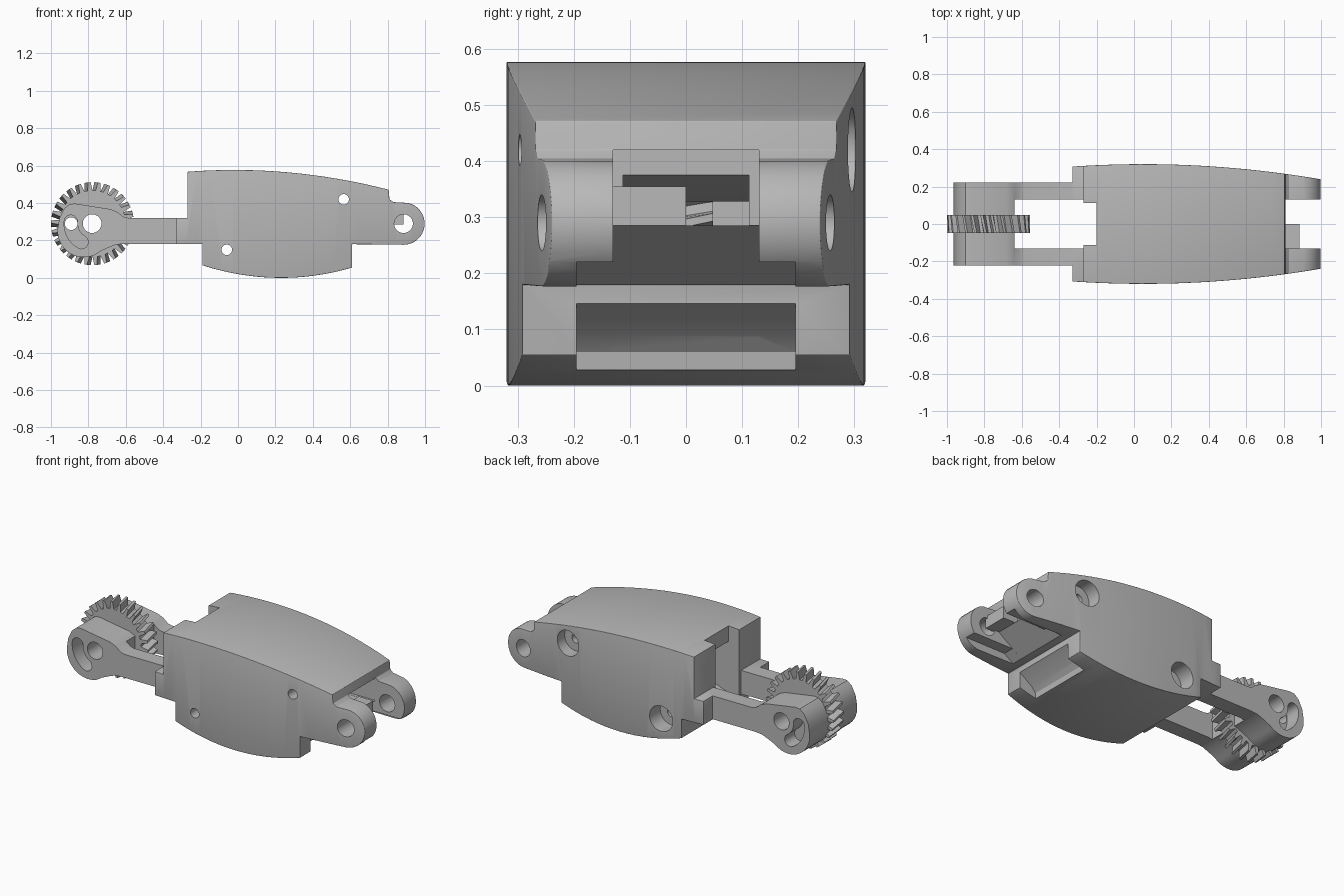
import bpy, bmesh, math
from math import pi, sin, cos, radians

cube = bpy.data.objects.get("Cube")
if cube:
    bpy.data.objects.remove(cube, do_unlink=True)

grey = bpy.data.materials.new("plain grey")
grey.use_nodes = True
GREY = (0.48, 0.48, 0.48, 1)
grey.diffuse_color = GREY
grey.node_tree.nodes["Principled BSDF"].inputs["Base Color"].default_value = GREY


def prism(name, pts, lo, hi, plan=False, twist=0.0, centre=(0, 0)):
    """Extrude an outline: side outlines (x, z) run along y, plan outlines (x, y) along z."""
    bm = bmesh.new()
    rings = []
    for d, a in ((lo, -twist), (hi, twist)):
        ring = []
        for x, v in pts:
            dx, dv = x - centre[0], v - centre[1]
            px = centre[0] + dx * cos(a) - dv * sin(a)
            pv = centre[1] + dx * sin(a) + dv * cos(a)
            ring.append(bm.verts.new((px, pv, d) if plan else (px, d, pv)))
        rings.append(ring)
    a, b = rings
    bm.faces.new(a)
    bm.faces.new(b[::-1])
    for i in range(len(a)):
        j = (i + 1) % len(a)
        bm.faces.new((a[j], a[i], b[i], b[j]))
    bmesh.ops.recalc_face_normals(bm, faces=bm.faces)
    me = bpy.data.meshes.new(name)
    bm.to_mesh(me)
    bm.free()
    me.materials.append(grey)
    ob = bpy.data.objects.new(name, me)
    bpy.context.collection.objects.link(ob)
    return ob


def bake(ob):
    dg = bpy.context.evaluated_depsgraph_get()
    me = bpy.data.meshes.new_from_object(ob.evaluated_get(dg))
    ob.modifiers.clear()
    ob.data = me


def boolean(ob, tool, op="DIFFERENCE", keep=False):
    m = ob.modifiers.new("cut", "BOOLEAN")
    m.operation, m.object, m.solver = op, tool, "EXACT"
    bake(ob)
    if not keep:
        bpy.data.objects.remove(tool, do_unlink=True)


def bevel(ob, width, segments=3):
    m = ob.modifiers.new("round", "BEVEL")
    m.width, m.segments, m.limit_method = width, segments, "ANGLE"
    m.angle_limit = radians(40)
    bake(ob)


def arc(cx, cz, r, a0, a1, n):
    return [(cx + r * cos(radians(a0 + (a1 - a0) * i / n)),
             cz + r * sin(radians(a0 + (a1 - a0) * i / n))) for i in range(n + 1)]


def box(x0, x1, z0, z1):
    return [(x0, z0), (x1, z0), (x1, z1), (x0, z1)]


def disc(x, z, r):
    return arc(x, z, r, 0, 350, 35)


def bow(x0, x1, f, n=16):
    return [(x0 + (x1 - x0) * i / n, f(x0 + (x1 - x0) * i / n)) for i in range(n + 1)]


# Body shell: side outline trimmed by the bowed plan outline
top = bow(-0.27, 0.805, lambda x: 0.577 - 0.155 * (x + 0.02) ** 2)
bottom = bow(0.61, -0.19, lambda x: 0.38 * (x - 0.23) ** 2)
outline = (top + [(0.81, 0.42), (0.83, 0.405)] + arc(0.885, 0.29, 0.113, 78, -90, 16)
           + [(0.61, 0.18)] + bottom
           + [(-0.19, 0.18), (-0.33, 0.18), (-0.33, 0.32), (-0.27, 0.32)])
body = prism("body", outline, -0.5, 0.5)


def half_width(x):
    return 0.32 - 0.09 * (x - 0.05) ** 2


plan = bow(-0.4, 1.1, half_width, 24) + bow(1.1, -0.4, lambda x: -half_width(x), 24)
boolean(body, prism("plan_trim", plan, -0.5, 1, plan=True), "INTERSECT")
bevel(body, 0.022)

# Rear notch between the arms
boolean(body, prism("notch", box(-0.5, -0.2, -0.2, 0.8), -0.112, 0.112))
boolean(body, prism("arm_gap", box(-0.5, -0.27, -0.2, 0.8), -0.13, 0.13))

# Channel through the body, flared at both ends
channel = [(1.2, 0.285), (1.2, 0.42), (0.79, 0.42), (0.4, 0.328), (0.1, 0.328),
           (-0.19, 0.48), (-0.4, 0.48), (-0.4, 0.18), (-0.19, 0.18), (0.1, 0.285)]
boolean(body, prism("channel", channel, -0.112, 0.112))
boolean(body, prism("fork_gap", [(0.81, -0.1), (1.2, -0.1), (1.2, 0.42), (0.6, 0.42),
                                 (0.6, 0.286), (0.81, 0.286)], -0.13, 0.13))

# Sloping clearance under the fork
ramp = [(0.81, 0.287), (0.53, 0.09), (0.505, 0.06), (0.49, -0.1), (1.2, -0.1), (1.2, 0.287)]
boolean(body, prism("ramp_upper", ramp, -0.13, 0.13))
low = [(0.715, 0.22)] + ramp[1:5] + [(1.2, 0.22)]
boolean(body, prism("ramp_lower", low, -0.195, 0.195))

# Pivot hole and counterbored screw holes
boolean(body, prism("fork_hole", disc(0.885, 0.29, 0.05), -0.5, 0.5))
for x, z in ((0.565, 0.42), (-0.06, 0.15)):
    boolean(body, prism("screw_hole", disc(x, z, 0.028), -0.5, 0.5))
    boolean(body, prism("screw_recess", disc(x, z, 0.075), 0.22, 0.5))

# Stop tab inside the fork
prism("stop_tab", box(0.79, 0.885, 0.285, 0.355), -0.145, 0)

# Yoke: two arms meeting in a solid head
head = ([(-0.26, 0.32), (-0.585, 0.32), (-0.61, 0.325), (-0.645, 0.352), (-0.68, 0.367),
         (-0.87, 0.397), (-0.9, 0.395), (-0.93, 0.37), (-0.955, 0.32)]
        + arc(-0.825, 0.25, 0.14, 165, 310, 16)
        + [(-0.69, 0.163), (-0.65, 0.178), (-0.61, 0.182), (-0.26, 0.182)])
yoke = prism("yoke", head, -0.222, 0.222)
boolean(yoke, prism("yoke_gap", box(-0.64, 0, 0, 0.6), -0.13, 0.13))

# Curved slot in each side of the head
kidney = (arc(-0.78, 0.29, 0.15, 175, 240, 10) + arc(-0.837, 0.191, 0.036, 240, 420, 8)[1:-1]
          + arc(-0.78, 0.29, 0.078, 240, 175, 10) + arc(-0.894, 0.3, 0.036, -5, 175, 8)[1:-1])
for s in (-1, 1):
    boolean(yoke, prism("slot", kidney, min(s * 0.13, s * 0.3), max(s * 0.13, s * 0.3)))

# Gear with slightly helical teeth
TEETH = 26
profile = []
for i in range(TEETH):
    for f, r in ((-0.3, 0.178), (-0.13, 0.222), (0.13, 0.222), (0.3, 0.178)):
        a = 2 * pi * (i + f) / TEETH
        profile.append((-0.778 + r * cos(a), 0.29 + r * sin(a)))
gear = prism("gear", profile, -0.048, 0.048, twist=0.045, centre=(-0.778, 0.29))

# Axle hole and pin hole pass through head and gear
for x, r in ((-0.78, 0.05), (-0.892, 0.034)):
    tool = prism("hole", disc(x, 0.29, r), -0.5, 0.5)
    boolean(gear, tool, keep=True)
    boolean(yoke, tool)

for ob in bpy.context.collection.objects:
    if ob.type == "MESH" and ob.name in ("body", "yoke", "gear", "stop_tab"):
        bpy.ops.object.select_all(action="DESELECT")
        ob.select_set(True)
        bpy.context.view_layer.objects.active = ob
        bpy.ops.object.shade_smooth_by_angle(angle=radians(30))
